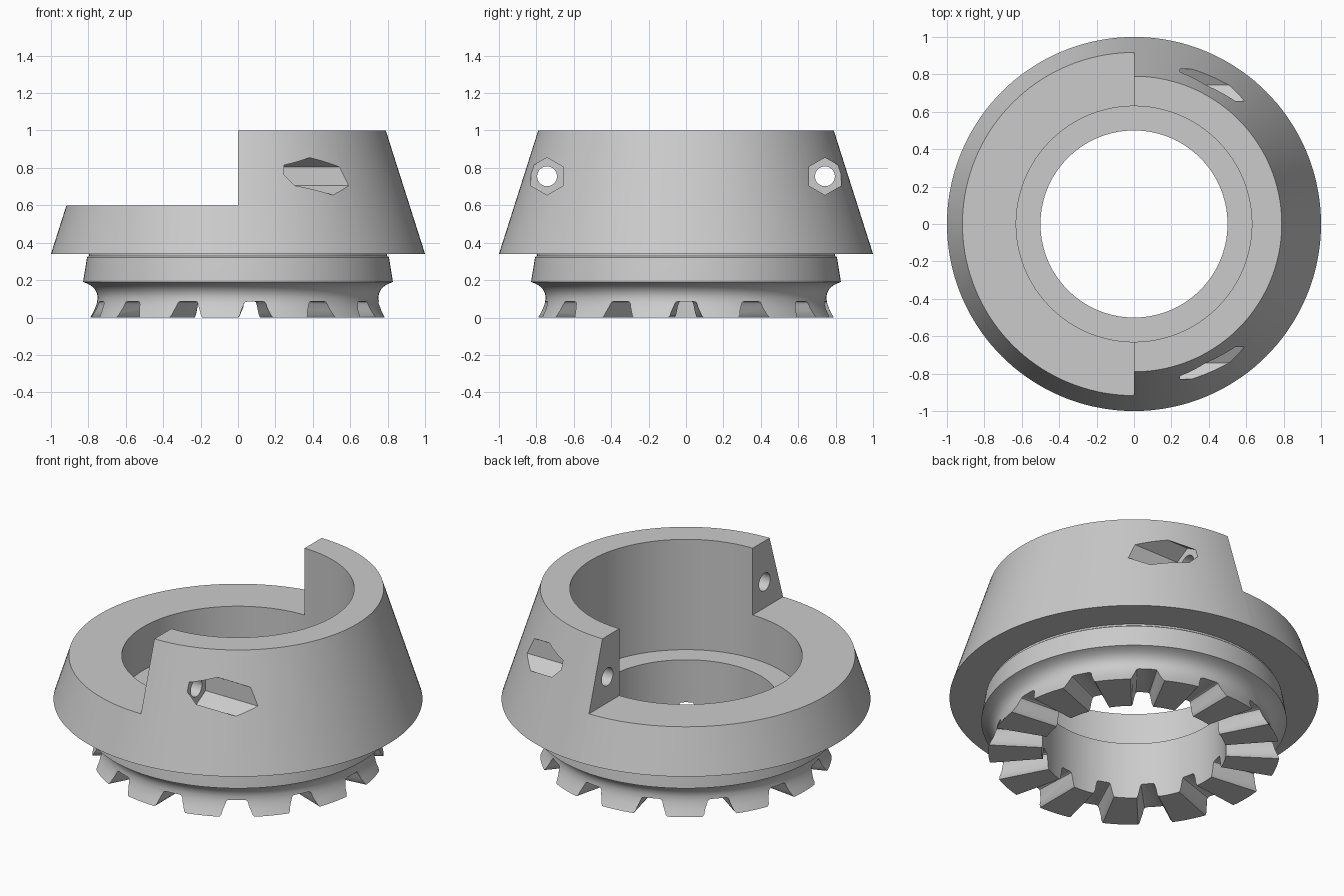
import bpy, bmesh, math
from mathutils import Matrix, Vector

if "Cube" in bpy.data.objects:
    bpy.data.objects.remove(bpy.data.objects["Cube"])

SEG = 144        # sides of the round body
TEETH = 13

grey = bpy.data.materials.new("grey")
grey.diffuse_color = (0.6, 0.6, 0.6, 1)
grey.use_nodes = True
grey.node_tree.nodes["Principled BSDF"].inputs["Base Color"].default_value = grey.diffuse_color


def make_object(name, bm):
    bmesh.ops.recalc_face_normals(bm, faces=bm.faces)
    mesh = bpy.data.meshes.new(name)
    bm.to_mesh(mesh)
    bm.free()
    mesh.materials.append(grey)
    obj = bpy.data.objects.new(name, mesh)
    bpy.context.collection.objects.link(obj)
    return obj


def lathe(bm, profile):
    """Revolve a closed (radius, z) profile around z."""
    rings = []
    for i in range(SEG):
        a = 2 * math.pi * i / SEG
        rings.append([bm.verts.new((r * math.cos(a), r * math.sin(a), z)) for r, z in profile])
    n = len(profile)
    for i in range(SEG):
        p, q = rings[i], rings[(i + 1) % SEG]
        for j in range(n):
            k = (j + 1) % n
            bm.faces.new((p[j], q[j], q[k], p[k]))


def loft(bm, start, end):
    """Solid between two matching outlines."""
    a = [bm.verts.new(v) for v in start]
    b = [bm.verts.new(v) for v in end]
    n = len(a)
    bm.faces.new(a[::-1])
    bm.faces.new(b)
    for i in range(n):
        k = (i + 1) % n
        bm.faces.new((a[i], a[k], b[k], b[i]))


def cut(target, cutter):
    mod = target.modifiers.new("cut", 'BOOLEAN')
    mod.operation = 'DIFFERENCE'
    mod.solver = 'EXACT'
    mod.object = cutter
    bpy.context.view_layer.objects.active = target
    bpy.ops.object.modifier_apply(modifier=mod.name)
    bpy.data.objects.remove(cutter)


# Body: stepped bore inside, concave groove, bead and tapered collar outside
bm = bmesh.new()
lathe(bm, [(0.5, 0), (0.79, 0), (0.768, 0.04), (0.755, 0.075), (0.75, 0.105),
           (0.754, 0.13), (0.766, 0.152), (0.786, 0.171), (0.812, 0.184), (0.828, 0.19),
           (0.827, 0.2), (0.807, 0.322), (0.797, 0.33), (0.797, 0.34),
           (1.0, 0.34), (0.79, 1.0), (0.63, 1.0), (0.63, 0.34), (0.5, 0.34)])
body = make_object("toothed_collar", bm)

# Step: the left half ends at z = 0.6
bm = bmesh.new()
bmesh.ops.create_cube(bm, size=1)
bmesh.ops.transform(bm, verts=bm.verts, matrix=Matrix.Translation((-1, 0, 1.1))
                    @ Matrix.Diagonal((2, 3, 1, 1)))
cut(body, make_object("step_cutter", bm))

# Tooth gaps: tapered radial notches with rounded corners
half = [(0.115, -0.03), (0.094, -0.001), (0.084, 0.012), (0.062, 0.072),
        (0.056, 0.082), (0.045, 0.086)]
outline = half + [(-y, z) for y, z in reversed(half)]
bm = bmesh.new()
for i in range(TEETH):
    turn = Matrix.Rotation(2 * math.pi * i / TEETH, 4, 'Z')

    def section(r):
        return [turn @ Vector((r, y * r / 0.78, z)) for y, z in outline]
    loft(bm, section(0.42), section(0.9))
cut(body, make_object("tooth_gap_cutter", bm))


# Screw holes and hexagonal nut pockets, mirrored front to back
def prism(name, sides, radius, x0, x1):
    bm = bmesh.new()
    for side in (-1, 1):
        def ring(x):
            return [(x, side * 0.743 + radius * math.sin(2 * math.pi * i / sides),
                     0.755 + radius * math.cos(2 * math.pi * i / sides)) for i in range(sides)]
        loft(bm, ring(x0), ring(x1))
    return make_object(name, bm)


cut(body, prism("nut_pocket_cutter", 6, 0.1, 0.245, 1.3))
cut(body, prism("screw_hole_cutter", 32, 0.053, -0.2, 0.35))

# Smooth shading with sharp edges kept
bpy.ops.object.select_all(action='DESELECT')
body.select_set(True)
bpy.context.view_layer.objects.active = body
bpy.ops.object.shade_smooth_by_angle(angle=math.radians(30))
